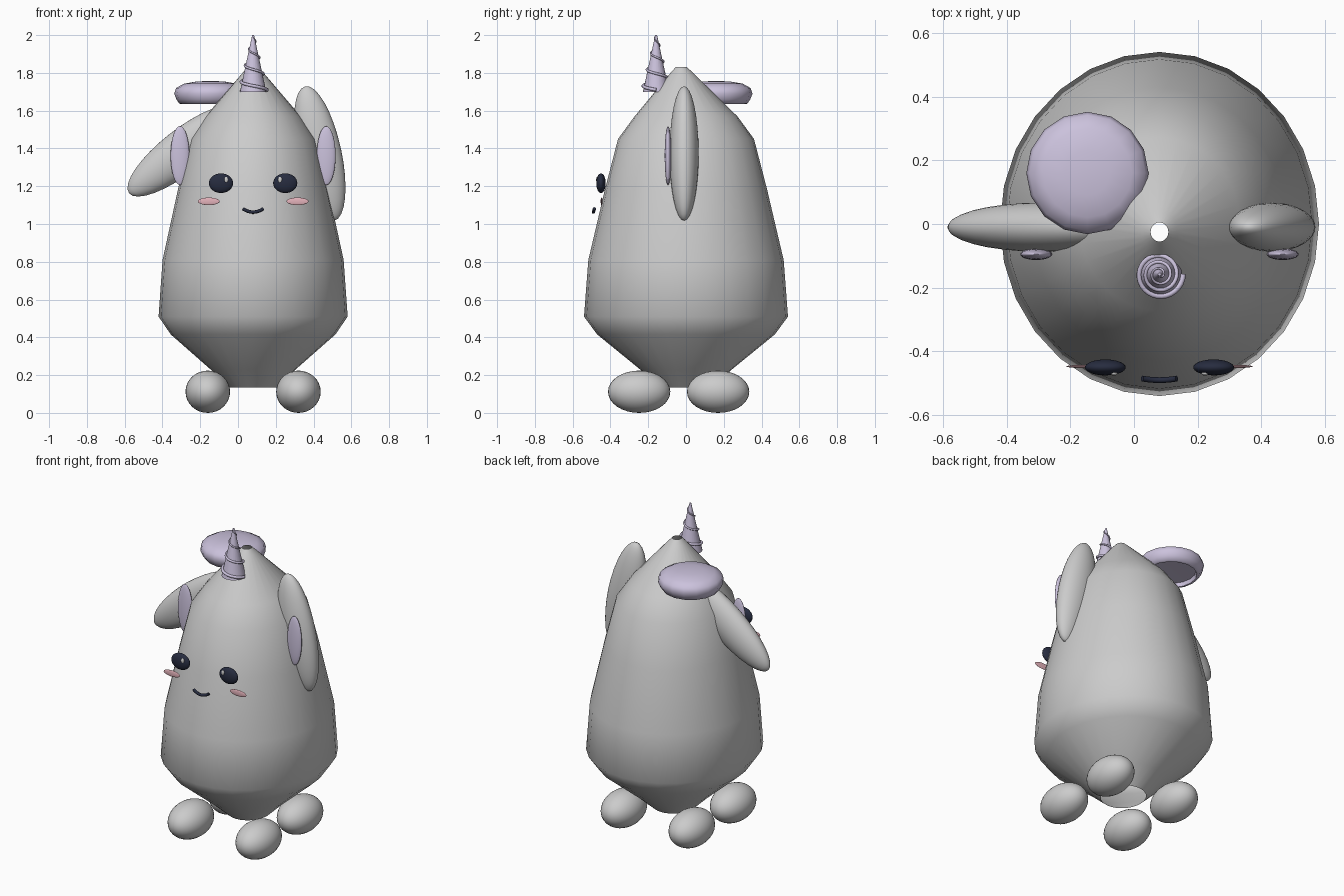
import bpy, bmesh
from math import sin, cos, pi, radians

if "Cube" in bpy.data.objects:
    bpy.data.objects.remove(bpy.data.objects["Cube"])

CX = 0.08  # mirror plane of the figure


def material(name, rgb):
    m = bpy.data.materials.new(name)
    m.diffuse_color = (*rgb, 1)
    m.use_nodes = True
    m.node_tree.nodes["Principled BSDF"].inputs["Base Color"].default_value = m.diffuse_color
    return m


lilac = material("lilac", (0.60, 0.54, 0.72))
navy = material("navy", (0.02, 0.025, 0.05))
pink = material("pink", (0.78, 0.45, 0.50))
white = material("white", (0.95, 0.95, 0.95))


def ball(name, loc, size, mat=None, tilt=0, seg=32, rings=16):
    bpy.ops.mesh.primitive_uv_sphere_add(segments=seg, ring_count=rings, radius=1,
                                         location=loc, rotation=(0, tilt, 0))
    o = bpy.context.object
    o.name = name
    o.scale = size
    bpy.ops.object.shade_smooth()
    if mat:
        o.data.materials.append(mat)
    return o


def lathe(name, profile, n, centre, mat=None, sx=1.0):
    """Revolve (radius, z, y shift) points; radius 0 closes to a point."""
    bm = bmesh.new()
    rings = []
    for r, z, dy in profile:
        if r == 0:
            rings.append([bm.verts.new((0, dy, z))] * n)
        else:
            rings.append([bm.verts.new((r * sx * sin(2 * pi * i / n),
                                        dy - r * cos(2 * pi * i / n), z)) for i in range(n)])
    for a, b in zip(rings, rings[1:]):
        for i in range(n):
            j = (i + 1) % n
            bm.faces.new(list(dict.fromkeys((a[i], a[j], b[j], b[i]))))
    me = bpy.data.meshes.new(name)
    bm.to_mesh(me)
    bm.free()
    o = bpy.data.objects.new(name, me)
    bpy.context.collection.objects.link(o)
    o.location = centre
    if mat:
        me.materials.append(mat)
    bpy.ops.object.select_all(action='DESELECT')
    o.select_set(True)
    bpy.context.view_layer.objects.active = o
    bpy.ops.object.shade_smooth_by_angle(angle=radians(50))
    return o


def tube(name, pts, radius, mat, taper=None):
    cu = bpy.data.curves.new(name, 'CURVE')
    cu.dimensions = '3D'
    cu.bevel_depth = radius
    cu.bevel_resolution = 2
    cu.use_fill_caps = True
    s = cu.splines.new('POLY')
    s.points.add(len(pts) - 1)
    for i, p in enumerate(pts):
        s.points[i].co = (*p, 1)
        s.points[i].radius = taper(i / (len(pts) - 1)) if taper else 1
    o = bpy.data.objects.new(name, cu)
    bpy.context.collection.objects.link(o)
    cu.materials.append(mat)
    return o


# Body: open shell, slightly deeper than wide
lathe("body", [(0.137, 0.135, 0), (0.243, 0.23, 0), (0.47, 0.415, 0), (0.54, 0.51, 0),
               (0.517, 0.81, 0), (0.43, 1.18, 0), (0.36, 1.45, 0), (0.272, 1.57, 0),
               (0.06, 1.80, -0.022), (0.03, 1.83, -0.025)], 28, (CX, 0, 0), sx=0.927)

# Feet
for side in (-1, 1):
    for tag, y in (("front", -0.248), ("back", 0.17)):
        ball(f"{tag}_foot", (CX + side * 0.24, y, 0.112), (0.118, 0.165, 0.112))

# Ears: one raised, one flopped outwards
ball("upright_ear", (0.433, -0.01, 1.373), (0.115, 0.077, 0.364), tilt=radians(-12.2))
ball("flopped_ear", (-0.29, -0.01, 1.387), (0.115, 0.077, 0.364), tilt=radians(52))

# Inner ears and face
for s in (-1, 1):
    ball("inner_ear", (CX + s * 0.387, -0.095, 1.362), (0.05, 0.018, 0.156), lilac)
    ball("eye", (CX + s * 0.17, -0.45, 1.216), (0.064, 0.025, 0.052), navy)
    ball("eye_highlight", (CX + s * 0.143, -0.469, 1.234), (0.011, 0.007, 0.016), white, seg=16, rings=8)
    ball("cheek", (CX + s * 0.235, -0.447, 1.12), (0.058, 0.005, 0.02), pink)

# Mouth
tube("mouth", [(CX + 0.054 * t, -0.49 + 0.005 * t * t, 1.063 + 0.018 * t * t)
               for t in [i / 6 - 1 for i in range(13)]], 0.009, navy)

# Horn with spiral ridge
HY, HZ, HH, HR = -0.158, 1.70, 0.30, 0.07
lathe("horn", [(0, 0, 0), (HR, 0, 0), (0.005, HH, 0), (0, HH, 0)], 24, (CX, HY, HZ), lilac)
spiral = []
for i in range(97):
    t = i / 96
    a = -2 * pi * 3.25 * t
    r = HR * (1 - 0.93 * t) + 0.004
    spiral.append((CX + r * cos(a), HY + r * sin(a), HZ + 0.01 + 0.97 * HH * t - 0.01 * t))
tube("horn_spiral", spiral, 0.009, lilac, lambda t: 1 - 0.7 * t)

# Hat: shallow dome with rolled rim and recessed underside
lathe("hat", [(0, 1.665, 0), (0.145, 1.66, 0), (0.15, 1.635, 0), (0.165, 1.637, 0),
              (0.18, 1.66, 0), (0.192, 1.69, 0), (0.182, 1.72, 0), (0.14, 1.743, 0),
              (0.07, 1.755, 0), (0, 1.757, 0)], 16, (-0.146, 0.16, 0), lilac)
